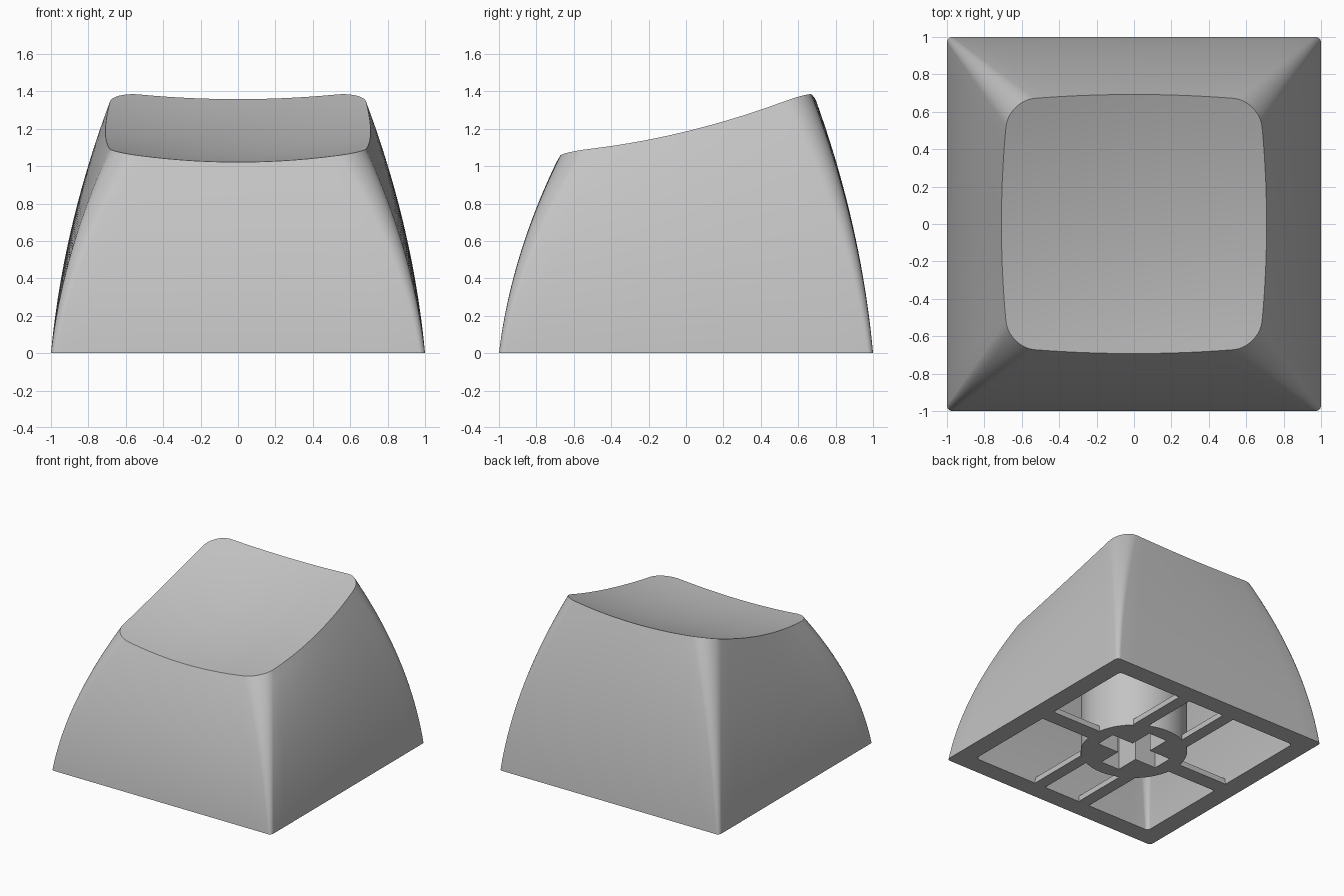
import bpy, bmesh, math
from mathutils import Matrix, Vector

cube = bpy.data.objects.get("Cube")
if cube:
    bpy.data.objects.remove(cube, do_unlink=True)

grey = bpy.data.materials.new("matte_grey")
grey.use_nodes = True
colour = (0.55, 0.55, 0.55, 1)
grey.diffuse_color = colour
grey.node_tree.nodes["Principled BSDF"].inputs["Base Color"].default_value = colour


def make_object(name, bm):
    bmesh.ops.recalc_face_normals(bm, faces=bm.faces)
    mesh = bpy.data.meshes.new(name)
    bm.to_mesh(mesh)
    bm.free()
    mesh.materials.append(grey)
    obj = bpy.data.objects.new(name, mesh)
    bpy.context.collection.objects.link(obj)
    return obj


def smooth(obj, degrees=30):
    bpy.ops.object.select_all(action='DESELECT')
    obj.select_set(True)
    bpy.context.view_layer.objects.active = obj
    bpy.ops.object.shade_smooth_by_angle(angle=math.radians(degrees))


def dish(x, y):
    """Height of the scooped, tilted top."""
    return 1.125 + 0.243 * y + 0.135 * y * y + 0.12 * x * x


def rounded_square(half_x, half_y, radius, bulge=0.0, arc=10, side=14):
    """Outline with rounded corners and slightly bowed sides."""
    pts = []
    for q in range(4):
        sx, sy = ((1, 1), (-1, 1), (-1, -1), (1, -1))[q]
        centre = Vector((sx * (half_x - radius), sy * (half_y - radius)))
        for i in range(arc + 1):
            a = (q + i / arc) * math.pi / 2
            pts.append(centre + radius * Vector((math.cos(a), math.sin(a))))
        nx, ny = ((-1, 1), (-1, -1), (1, -1), (1, 1))[q]
        nxt = Vector((nx * (half_x - radius), ny * (half_y - radius)))
        a = (q + 1) * math.pi / 2
        end = nxt + radius * Vector((math.cos(a), math.sin(a)))
        start = pts[-1].copy()
        pts += [start.lerp(end, i / side) for i in range(1, side)]
    return [Vector((p.x * (1 + bulge * (1 - (p.y / half_y) ** 2)),
                    p.y * (1 + bulge * 0.85 * (1 - (p.x / half_x) ** 2))))
            for p in pts]


def wall(base, top, drop, steps=20):
    """Convex wall rings from the base outline up to the top outline."""
    rings = []
    for k in range(steps + 1):
        s = k / steps
        f = 0.4 * s + 0.6 * s * s
        rings.append([(*b.lerp(t, f), s * (dish(*t) - drop))
                      for b, t in zip(base, top)])
    return rings


def cap(top, drop, steps=12):
    """Concentric rings closing a surface that follows the dish."""
    rings = []
    for k in range(1, steps):
        scaled = [p * (1 - k / steps) for p in top]
        rings.append([(p.x, p.y, dish(*p) - drop) for p in scaled])
    return rings


# Key shell: top dish, outer wall, base rim, inner wall and ceiling
outer_base = rounded_square(1, 1, 0.03)
outer_top = rounded_square(0.67, 0.66, 0.14, 0.058)
inner_base = rounded_square(0.845, 0.845, 0.03)
inner_top = rounded_square(0.54, 0.53, 0.1, 0.05)
thickness = 0.2
rings = (cap(outer_top, 0)[::-1] + wall(outer_base, outer_top, 0)[::-1]
         + wall(inner_base, inner_top, thickness) + cap(inner_top, thickness))

bm = bmesh.new()
loops = [[bm.verts.new(p) for p in ring] for ring in rings]
n = len(outer_base)
for lo, hi in zip(loops, loops[1:]):
    for i in range(n):
        j = (i + 1) % n
        bm.faces.new((lo[i], lo[j], hi[j], hi[i]))
for loop, z in ((loops[0], dish(0, 0)), (loops[-1], dish(0, 0) - thickness)):
    tip = bm.verts.new((0, 0, z))
    for i in range(n):
        bm.faces.new((loop[i], loop[(i + 1) % n], tip))
smooth(make_object("key_shell", bm))

# Round stem reaching the ceiling
STEM_R, STEM_H = 0.4, 0.97
bm = bmesh.new()
bmesh.ops.create_cone(bm, cap_ends=True, segments=64, radius1=STEM_R, radius2=STEM_R,
                      depth=STEM_H, matrix=Matrix.Translation((0, 0, STEM_H / 2)))
stem = make_object("stem", bm)

# Cross-shaped socket cut into the stem
L, W, DEPTH = 0.28, 0.085, 0.6
outline = []
for q in range(4):
    turn = Matrix.Rotation(q * math.pi / 2, 3, 'Z')
    outline += [turn @ Vector(p) for p in ((L, -W, -0.1), (L, W, -0.1), (W, W, -0.1))]
bm = bmesh.new()
face = bm.faces.new([bm.verts.new(p) for p in outline])
raised = bmesh.ops.extrude_face_region(bm, geom=[face])
bmesh.ops.translate(bm, vec=(0, 0, DEPTH + 0.1),
                    verts=[v for v in raised["geom"] if isinstance(v, bmesh.types.BMVert)])
cutter = make_object("socket_cutter", bm)
cutter.hide_render = True
cut = stem.modifiers.new("socket", 'BOOLEAN')
cut.operation = 'DIFFERENCE'
cut.solver = 'EXACT'
cut.object = cutter
bpy.context.view_layer.objects.active = stem
bpy.ops.object.modifier_apply(modifier=cut.name)
bpy.data.objects.remove(cutter, do_unlink=True)
smooth(stem)


# Thin ribs joining the stem to the rim
def rib(name, x0, x1, y0, y1, height=0.045):
    bm = bmesh.new()
    centre = Matrix.Translation(((x0 + x1) / 2, (y0 + y1) / 2, height / 2))
    size = Matrix.Diagonal((abs(x1 - x0), abs(y1 - y0), height, 1))
    bmesh.ops.create_cube(bm, size=1, matrix=centre @ size)
    make_object(name, bm)


for sx, side in ((1, "left"), (-1, "right")):
    rib(side + "_rib", sx * 0.38, sx * 0.85, -0.065, 0.065)
    for sy, end in ((1, "back"), (-1, "front")):
        rib(end + "_" + side + "_rib", sx * 0.165, sx * 0.265, sy * 0.31, sy * 0.85)
